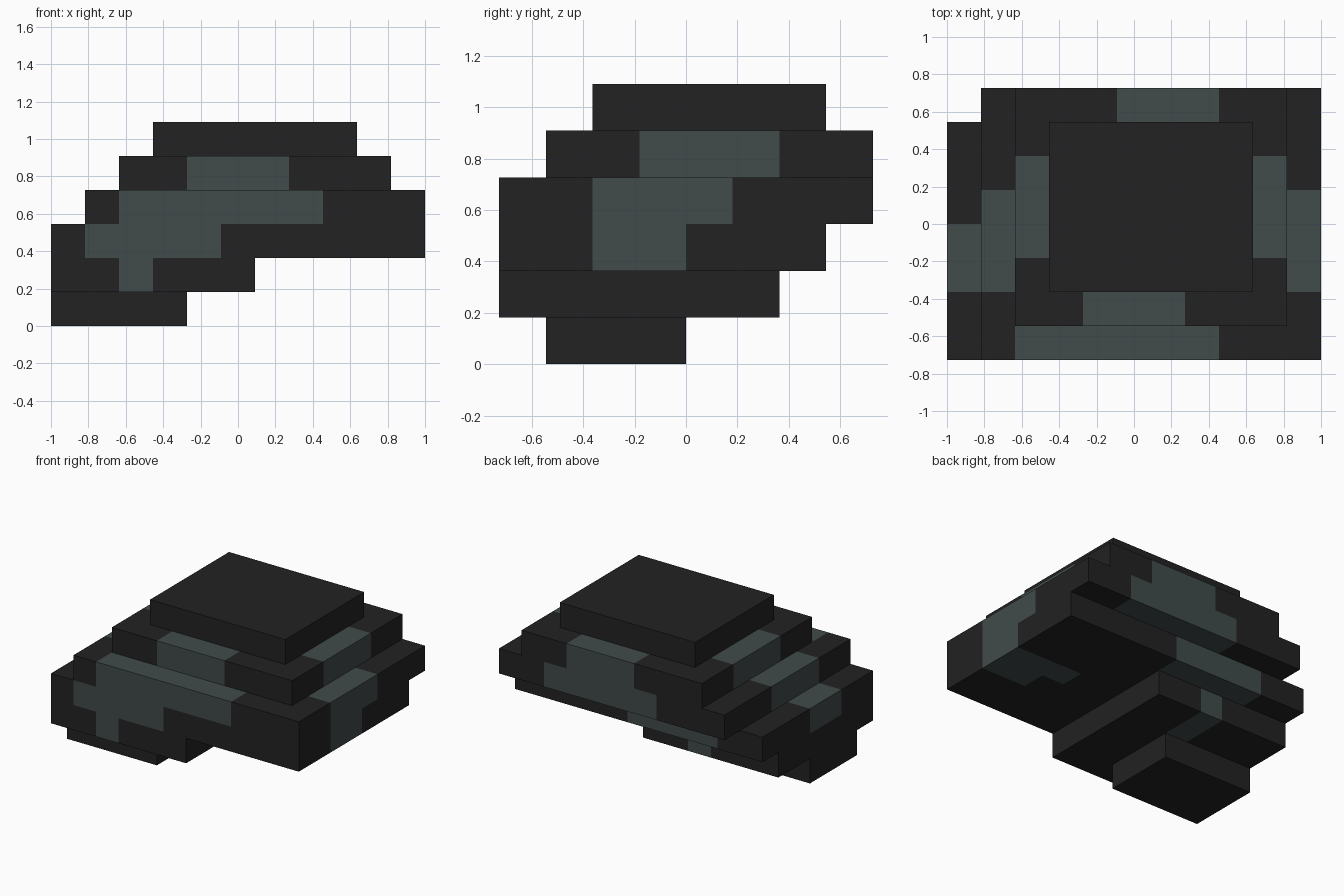
import bpy
import bmesh
from mathutils import Vector

cube = bpy.data.objects.get("Cube")
if cube:
    bpy.data.objects.remove(cube, do_unlink=True)

UNIT = 2 / 11                      # edge length of one block
ORIGIN = Vector((-1, -4 * UNIT, 0))


def make_material(name, rgb):
    mat = bpy.data.materials.new(name)
    mat.use_nodes = True
    mat.diffuse_color = (*rgb, 1)
    bsdf = next(n for n in mat.node_tree.nodes if n.type == 'BSDF_PRINCIPLED')
    bsdf.inputs["Base Color"].default_value = (*rgb, 1)
    return mat


MATERIALS = [make_material("dark stone", (0.016, 0.016, 0.016)),
             make_material("grey green stone", (0.052, 0.069, 0.069))]

# Slabs from bottom to top: name, footprint, lighter patches.
# Every rectangle is (x start, x end, y start, y end) in blocks.
LAYERS = [
    ("foot_slab", (0, 4, 1, 4), []),
    ("lower_slab", (0, 6, 0, 6), [(2, 3, 0, 1), (3, 4, 4, 6)]),
    ("wide_slab", (0, 11, 0, 7), [(1, 5, 0, 1), (2, 6, 6, 7), (0, 1, 2, 4),
                                  (9, 11, 2, 4), (8, 9, 3, 4)]),
    ("middle_slab", (1, 11, 0, 8), [(2, 8, 0, 1), (4, 9, 7, 8),
                                    (1, 2, 2, 5), (10, 11, 2, 5)]),
    ("upper_slab", (2, 10, 1, 8), [(4, 7, 1, 2), (5, 8, 7, 8),
                                   (2, 3, 3, 6), (9, 10, 3, 6)]),
    ("top_slab", (3, 9, 2, 7), []),
]


def inside(p, rect):
    return rect[0] < p.x < rect[1] and rect[2] < p.y < rect[3]


def is_solid(p):
    level = int(p.z // 1)
    return 0 <= level < len(LAYERS) and inside(p, LAYERS[level][1])


def build_slab(level, name, rect, patches):
    x0, x1, y0, y1 = rect
    bm = bmesh.new()
    bmesh.ops.create_cube(bm, size=1)
    bmesh.ops.scale(bm, vec=(x1 - x0, y1 - y0, 1), verts=bm.verts)
    bmesh.ops.translate(bm, verts=bm.verts,
                        vec=((x0 + x1) / 2, (y0 + y1) / 2, level + 0.5))
    # Cut the slab along the block grid
    cuts = [((i, 0, 0), (1, 0, 0)) for i in range(x0 + 1, x1)]
    cuts += [((0, i, 0), (0, 1, 0)) for i in range(y0 + 1, y1)]
    for point, normal in cuts:
        bmesh.ops.bisect_plane(bm, geom=bm.verts[:] + bm.edges[:] + bm.faces[:],
                               plane_co=point, plane_no=normal)
    # Colour each face by its block, and drop faces buried between slabs
    bm.normal_update()
    buried = []
    for face in bm.faces:
        centre = face.calc_center_median()
        step = face.normal * 0.5
        face.material_index = int(any(inside(centre - step, r) for r in patches))
        if is_solid(centre + step):
            buried.append(face)
    bmesh.ops.delete(bm, geom=buried, context='FACES')
    for vert in bm.verts:
        vert.co = vert.co * UNIT + ORIGIN
    mesh = bpy.data.meshes.new(name)
    bm.to_mesh(mesh)
    bm.free()
    for mat in MATERIALS:
        mesh.materials.append(mat)
    bpy.context.collection.objects.link(bpy.data.objects.new(name, mesh))


for level, (name, rect, patches) in enumerate(LAYERS):
    build_slab(level, name, rect, patches)
